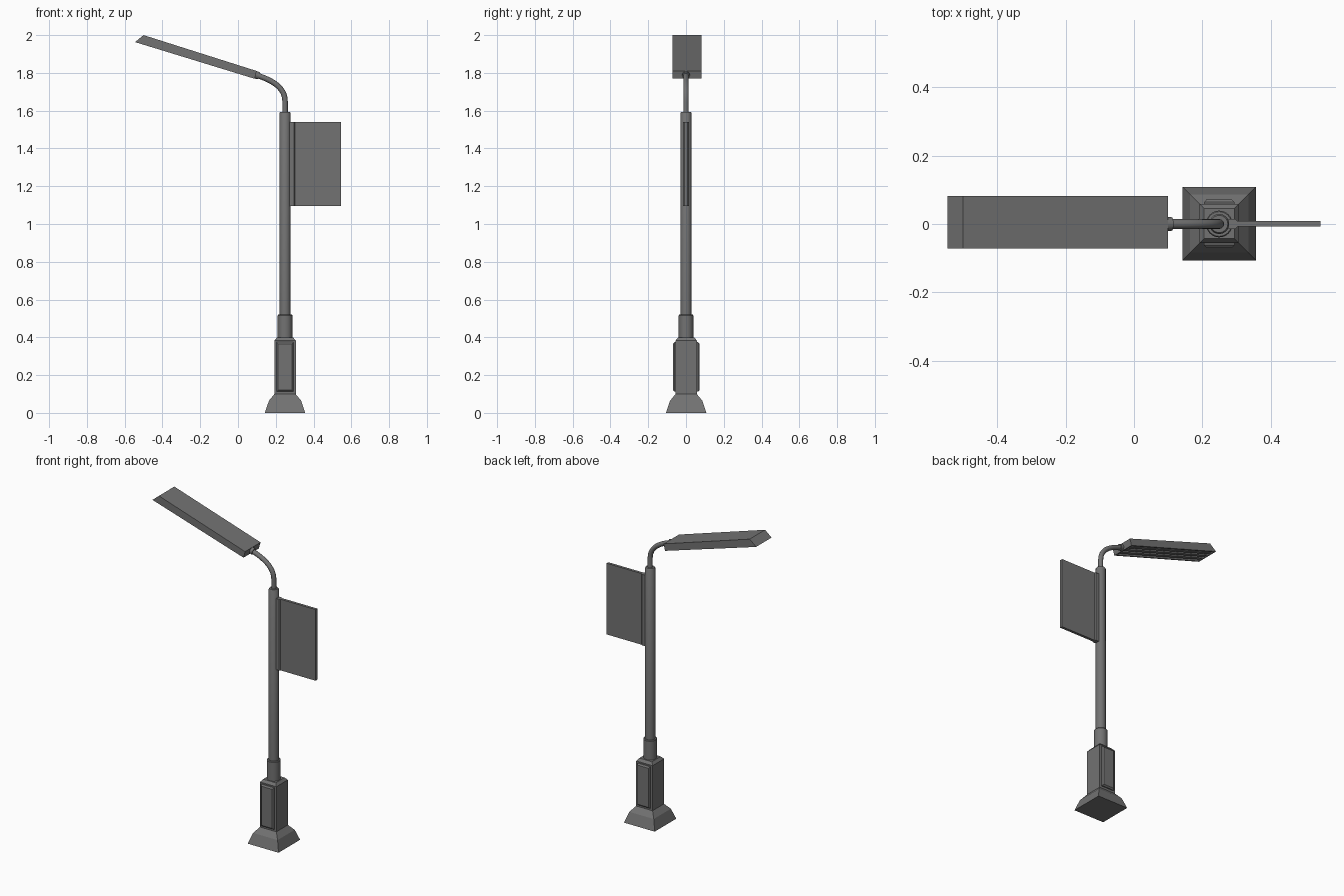
import bpy, bmesh, math
from mathutils import Vector, Matrix

if "Cube" in bpy.data.objects:
    bpy.data.objects.remove(bpy.data.objects["Cube"])

PX = 0.249  # x of the pole axis
DARK = bpy.data.materials.new("dark_metal")
DARK.diffuse_color = (0.17, 0.17, 0.17, 1)
DARK.use_nodes = True
DARK.node_tree.nodes["Principled BSDF"].inputs["Base Color"].default_value = DARK.diffuse_color


def finish(name, bm, smooth=False):
    bmesh.ops.recalc_face_normals(bm, faces=bm.faces)
    me = bpy.data.meshes.new(name)
    bm.to_mesh(me)
    bm.free()
    me.materials.append(DARK)
    ob = bpy.data.objects.new(name, me)
    bpy.context.collection.objects.link(ob)
    if smooth:
        bpy.ops.object.select_all(action='DESELECT')
        bpy.context.view_layer.objects.active = ob
        ob.select_set(True)
        bpy.ops.object.shade_smooth_by_angle(angle=math.radians(35))
    return ob


def loft(name, rings, smooth=False):
    """Skin a list of equal-length point rings and cap both ends."""
    bm = bmesh.new()
    rs = [[bm.verts.new(p) for p in r] for r in rings]
    n = len(rs[0])
    for a, b in zip(rs, rs[1:]):
        for i in range(n):
            j = (i + 1) % n
            bm.faces.new((a[i], a[j], b[j], b[i]))
    bm.faces.new(rs[0])
    bm.faces.new(rs[-1])
    return finish(name, bm, smooth)


def square(h, z):
    return [(PX + sx * h, sy * h + 0.001, z) for sx, sy in ((-1, -1), (1, -1), (1, 1), (-1, 1))]


def circle(r, z, n=32):
    return [(PX + r * math.cos(2 * math.pi * i / n), r * math.sin(2 * math.pi * i / n), z)
            for i in range(n)]


def box(name, lo, hi):
    bm = bmesh.new()
    c, s = (Vector(lo) + Vector(hi)) / 2, Vector(hi) - Vector(lo)
    bmesh.ops.create_cube(bm, size=1, matrix=Matrix.Translation(c) @ Matrix.Diagonal((*s, 1)))
    return finish(name, bm)


# Footing and square pedestal
loft("base_foot", [square(h, z) for h, z in ((0.107, 0), (0.085, 0.065), (0.056, 0.1))])
loft("pedestal", [square(h, z) for h, z in ((0.057, 0.098), (0.057, 0.382), (0.044, 0.398))])

# Raised access panels on the front and back of the pedestal
for label, s in (("front", -1), ("back", 1)):
    def panel(w, z0, z1, y):
        return [(PX + sx * w, s * y + 0.001, z) for sx, z in ((-1, z0), (1, z0), (1, z1), (-1, z1))]
    loft(label + "_panel", [panel(0.044, 0.112, 0.374, 0.05), panel(0.044, 0.112, 0.374, 0.063),
                            panel(0.037, 0.120, 0.366, 0.071)])

# Round collar and pole
loft("collar", [circle(r, z) for r, z in ((0.039, 0.39), (0.039, 0.516), (0.036, 0.52))], True)
loft("pole", [circle(r, z) for r, z in ((0.029, 0.51), (0.029, 1.588), (0.025, 1.594))], True)

# Curved arm
cu = bpy.data.curves.new("arm", 'CURVE')
cu.dimensions = '3D'
cu.bevel_depth, cu.bevel_resolution, cu.use_fill_caps = 0.0145, 4, True
cu.materials.append(DARK)
sp = cu.splines.new('BEZIER')
sp.resolution_u = 14
sp.bezier_points.add(2)
path = (((PX, 1.55), (PX, 1.52), (PX, 1.59)),
        ((PX, 1.65), (PX, 1.63), (PX, 1.73)),
        ((0.09, 1.79), (0.165, 1.768), (0.05, 1.802)))
for bp, pts in zip(sp.bezier_points, path):
    bp.co, bp.handle_left, bp.handle_right = [(x, 0, z) for x, z in pts]
bpy.context.collection.objects.link(bpy.data.objects.new("arm", cu))

# Lamp head: slanted profile in x-z, with a recess on its underside
Y0, Y1 = -0.071, 0.082
profile = ((-0.545, 1.963), (-0.5, 2.0), (0.099, 1.81), (0.088, 1.769))
bm = bmesh.new()
face = bm.faces.new([bm.verts.new((x, Y0, z)) for x, z in profile])
ext = bmesh.ops.extrude_face_region(bm, geom=[face])
bmesh.ops.translate(bm, vec=(0, Y1 - Y0, 0),
                    verts=[v for v in ext["geom"] if isinstance(v, bmesh.types.BMVert)])
bmesh.ops.recalc_face_normals(bm, faces=bm.faces)
bm.normal_update()
under = min(bm.faces, key=lambda f: f.normal.z)
bmesh.ops.inset_region(bm, faces=[under], thickness=0.014)
ext = bmesh.ops.extrude_face_region(bm, geom=[under])
a, b = Vector((-0.545, 0, 1.963)), Vector((0.088, 0, 1.769))
slope = (b - a).normalized()
up = Vector((-slope.z, 0, slope.x))
bmesh.ops.translate(bm, vec=up * 0.012,
                    verts=[v for v in ext["geom"] if isinstance(v, bmesh.types.BMVert)])
if under.is_valid:
    bmesh.ops.delete(bm, geom=[under], context='FACES_ONLY')
finish("lamp_head", bm)

# Light bars inside the recess, running its full length
rot = Matrix((slope, (0, 1, 0), up)).transposed().to_4x4()
for i in (-1, 0, 1):
    bm = bmesh.new()
    pos = a.lerp(b, 0.5) + Vector((0, (Y0 + Y1) / 2 + i * 0.04, 0)) + up * 0.0095
    bmesh.ops.create_cube(bm, size=1, matrix=Matrix.Translation(pos) @ rot
                          @ Matrix.Diagonal((0.634, 0.022, 0.013, 1)))
    finish("light_bar_%d" % (i + 2), bm)

# Ring joining arm and head
bm = bmesh.new()
bmesh.ops.create_cone(bm, cap_ends=True, segments=24, radius1=0.02, radius2=0.02, depth=0.02,
                      matrix=Matrix.Translation((0.1, 0, 1.788)) @ rot
                      @ Matrix.Rotation(math.pi / 2, 4, 'Y'))
finish("arm_ring", bm, True)

# Banner sign and its mounting rail (rail edges chamfered towards the board)
loft("sign_rail", [[(x, sx * w, z) for x, sx, w in
                    ((0.265, -1, 0.015), (0.296, -1, 0.015), (0.302, -1, 0.009),
                     (0.302, 1, 0.009), (0.296, 1, 0.015), (0.265, 1, 0.015))]
                   for z in (1.094, 1.541)])
box("sign_board", (0.298, -0.008, 1.094), (0.545, 0.009, 1.541))
